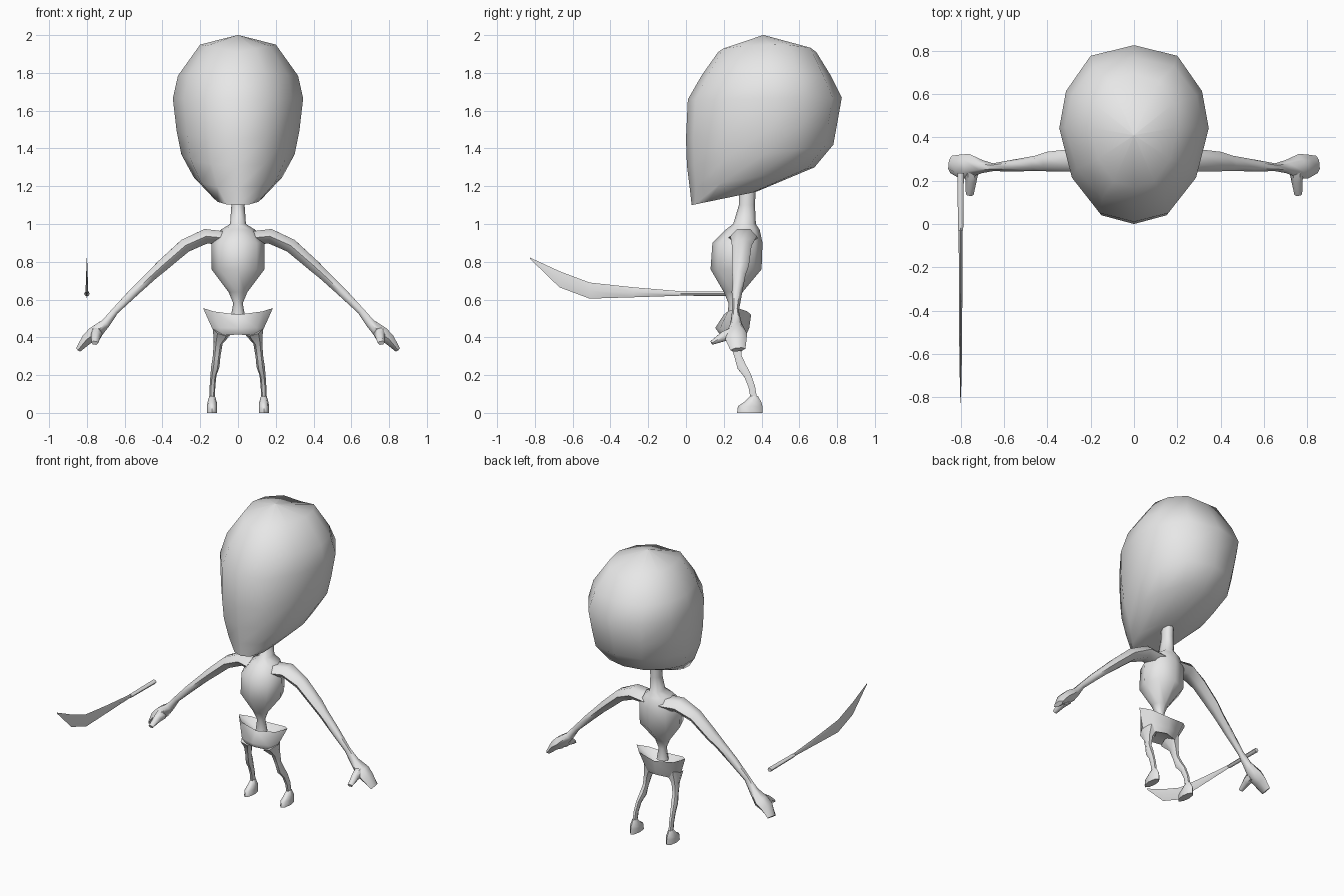
import bpy, bmesh, math
from mathutils import Vector

if "Cube" in bpy.data.objects:
    bpy.data.objects.remove(bpy.data.objects["Cube"])

grey = bpy.data.materials.new("plain grey")
grey.diffuse_color = (0.8, 0.8, 0.8, 1)
grey.use_nodes = True
grey.node_tree.nodes["Principled BSDF"].inputs["Base Color"].default_value = grey.diffuse_color


def loft(name, rings, angle=60):
    """Skin a stack of equal-length rings and cap both ends."""
    bm = bmesh.new()
    loops = [[bm.verts.new(p) for p in r] for r in rings]
    n = len(rings[0])
    for a, b in zip(loops, loops[1:]):
        for i in range(n):
            j = (i + 1) % n
            bm.faces.new((a[i], a[j], b[j], b[i]))
    bm.faces.new(loops[0])
    bm.faces.new(loops[-1])
    bmesh.ops.remove_doubles(bm, verts=bm.verts, dist=0.0005)
    bmesh.ops.recalc_face_normals(bm, faces=bm.faces)
    me = bpy.data.meshes.new(name)
    bm.to_mesh(me)
    bm.free()
    me.materials.append(grey)
    ob = bpy.data.objects.new(name, me)
    bpy.context.collection.objects.link(ob)
    bpy.ops.object.select_all(action='DESELECT')
    ob.select_set(True)
    bpy.context.view_layer.objects.active = ob
    bpy.ops.object.shade_smooth_by_angle(angle=math.radians(angle))
    return ob


def level_ring(x, z, half_w, y0, y1, n=8, lift=0):
    """Horizontal oval between y0 and y1; lift raises its sides."""
    pts = []
    for i in range(n):
        a = 2 * math.pi * i / n
        c = math.cos(a)
        pts.append(Vector((x + half_w * c, (y0 + y1) / 2 + (y1 - y0) / 2 * math.sin(a),
                           z + lift * c * c)))
    return pts


def tube(path, axis, n=6):
    """Ovals square to a path of (centre, radius along axis, other radius)."""
    cs = [Vector(p[0]) for p in path]
    rings = []
    for i, (c, ru, rv) in enumerate(path):
        d = (cs[min(i + 1, len(cs) - 1)] - cs[max(i - 1, 0)]).normalized()
        u = (axis - d * axis.dot(d)).normalized()
        v = d.cross(u)
        rings.append([cs[i] + u * ru * math.cos(2 * math.pi * k / n)
                      + v * rv * math.sin(2 * math.pi * k / n) for k in range(n)])
    return rings


# Head: egg-shaped tilted rings (front y, z, back y, z, half width, side lift)
half = [(0, 0), (.46, .05), (.83, .25), (1, .53), (.91, .74), (.58, .94), (0, 1)]
egg = half + [(-x, t) for x, t in half[-2:0:-1]]
head = [(.03, 1.10, .37, 1.17, .13, 0), (.02, 1.19, .68, 1.30, .235, 0),
        (.005, 1.31, .78, 1.42, .30, 0), (0, 1.45, .80, 1.53, .325, 0),
        (.01, 1.66, .825, 1.67, .345, 0), (.085, 1.79, .77, 1.78, .318, 0),
        (.17, 1.91, .69, 1.91, .20, .04), (.41, 2.0, .41, 2.0, 0, 0)]
rings = [[Vector((w * x, yf + (yb - yf) * t, zf + (zb - zf) * t + lift * abs(x)))
          for x, t in egg] for yf, zf, yb, zb, w, lift in head[:-1]]
rings.append([Vector((0, .41, 2.0 + 1e-6 * i)) for i in range(len(egg))])


def pointed(name, rings):
    """Loft whose last ring shrinks to a point."""
    tip = rings[-1][0]
    rings[-1] = [tip + (p - tip) * 0.01 + (q - sum(rings[-2], Vector()) / len(rings[-2])) * 0.01
                 for p, q in zip(rings[-1], rings[-2])]
    return loft(name, rings)


pointed("head", rings)

# Neck, chest and waist
torso = [(1.20, .035, .28, .37), (1.10, .035, .28, .365), (1.00, .042, .25, .37),
         (.97, .09, .21, .39), (.90, .14, .14, .405), (.76, .14, .13, .40),
         (.64, .05, .20, .30), (.58, .025, .225, .28), (.50, .04, .22, .29)]
loft("torso", [level_ring(0, z, w, a, b) for z, w, a, b in torso])

# Pelvis: flared bowl with raised side tips
pelvis = [(.47, .06, .24, .31, 0), (.52, .185, .20, .345, .035), (.45, .138, .155, .335, 0),
          (.415, .115, .18, .32, -.01), (.425, .04, .22, .30, 0)]
loft("pelvis", [level_ring(0, z, w, a, b, 8, l) for z, w, a, b, l in pelvis])

arm = [((.06, .30, .925), .08, .04), ((.17, .305, .935), .07, .045),
       ((.28, .295, .885), .052, .042), ((.40, .288, .78), .045, .037),
       ((.455, .28, .73), .035, .032), ((.55, .27, .64), .028, .028),
       ((.65, .262, .54), .018, .021), ((.70, .265, .475), .03, .028),
       ((.76, .268, .42), .055, .044), ((.80, .265, .39), .056, .034),
       ((.845, .275, .335), .04, .016)]
thumb = [((.75, .25, .42), .035, .04), ((.752, .20, .405), .026, .03),
         ((.758, .135, .37), .018, .012)]
leg = [((.085, .245, .43), .05, .07), ((.105, .262, .37), .024, .034),
       ((.113, .275, .30), .02, .022), ((.12, .295, .245), .022, .028),
       ((.13, .325, .20), .016, .022), ((.135, .348, .14), .015, .02),
       ((.137, .36, .07), .014, .02)]
foot = [(.09, .015, .34, .38), (.055, .025, .305, .40), (.035, .027, .275, .405),
        (0, .027, .27, .405)]


def mirrored(path, s):
    return [((s * c[0], c[1], c[2]), a, b) for c, a, b in path]


# Arms, thumbs, legs and feet on both sides
for s, side in ((1, "left"), (-1, "right")):
    loft(side + "_arm", tube(mirrored(arm, s), Vector((0, 1, 0))))
    loft(side + "_thumb", tube(mirrored(thumb, s), Vector((1, 0, 0))))
    loft(side + "_leg", tube(mirrored(leg, s), Vector((1, 0, 0))))
    loft(side + "_foot", [level_ring(s * .137, z, w, a, b) for z, w, a, b in foot])

# Sword: round grip, then a thin diamond blade (y, top z, bottom z, half thickness)
loft("sword_grip", tube([((-.8, .235, .631), .015, .014), ((-.8, -.03, .631), .012, .012)],
                        Vector((1, 0, 0))))
blade = [(0, .64, .622, .008), (-.04, .645, .62, .009), (-.28, .665, .612, .008),
         (-.51, .69, .605, .007), (-.67, .75, .665, .005), (-.825, .822, .815, .001)]
loft("sword_blade", [[Vector((-.8 + h, y, (t + b) / 2)), Vector((-.8, y, t)),
                      Vector((-.8 - h, y, (t + b) / 2)), Vector((-.8, y, b))]
                     for y, t, b, h in blade])
